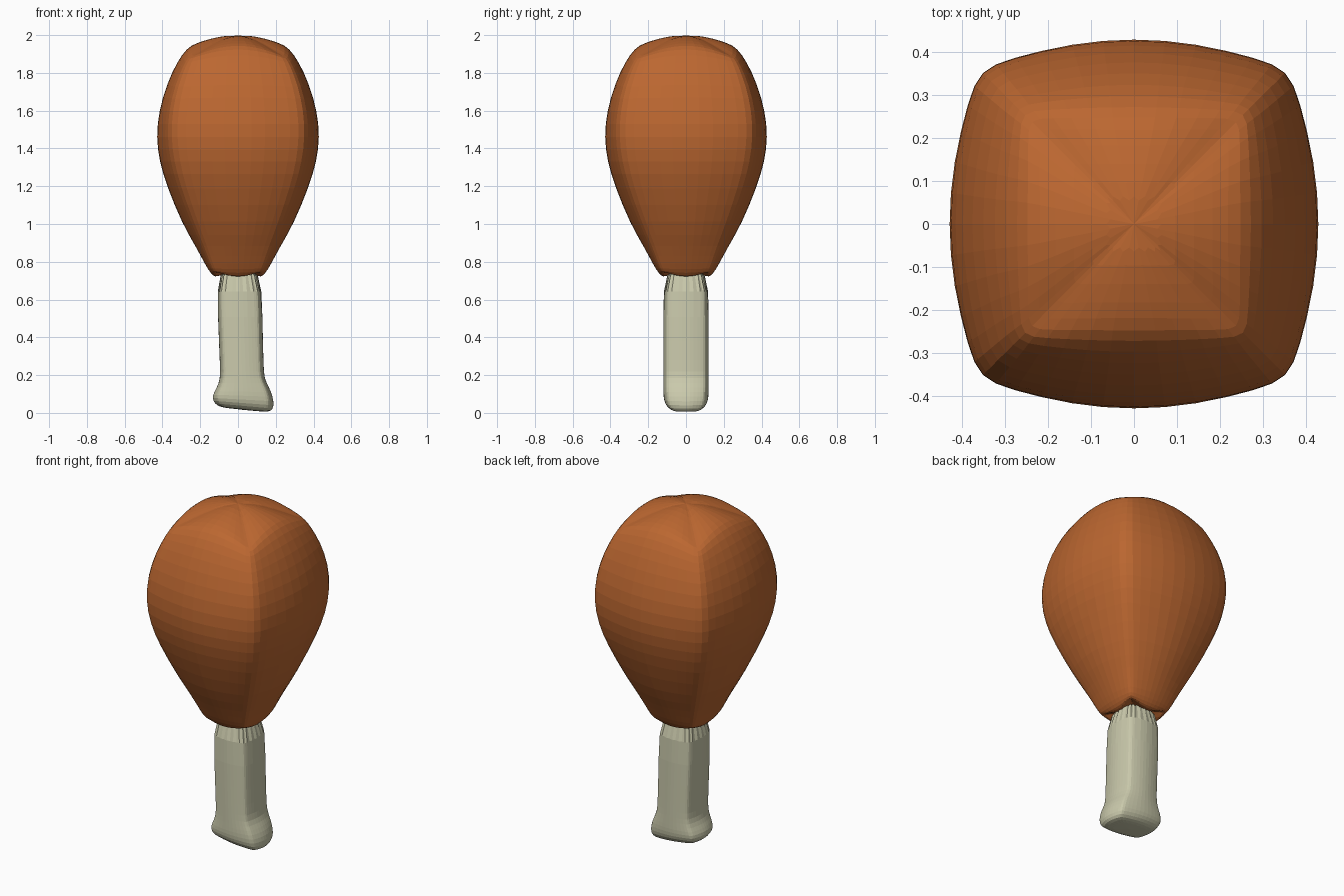
import bpy, bmesh

cube = bpy.data.objects.get("Cube")
if cube:
    bpy.data.objects.remove(cube, do_unlink=True)


def material(name, rgb):
    mat = bpy.data.materials.new(name)
    mat.use_nodes = True
    mat.diffuse_color = (*rgb, 1)
    mat.node_tree.nodes["Principled BSDF"].inputs["Base Color"].default_value = (*rgb, 1)
    return mat


SIDE = (-1, -0.8, -0.4, 0, 0.4, 0.8)


def section(mid, corner):
    """Square outline with bulging sides: (x, y, squared distance along side)."""
    points = []
    for turn in range(4):
        for t in SIDE:
            x, y = corner * t, -(corner + (mid - corner) * (1 - t * t))
            for _ in range(turn):
                x, y = -y, x
            points.append((x, y, t * t))
    return points


def loft(name, rings, mat):
    """Skin a stack of closed rings, cap both ends and subdivide."""
    bm = bmesh.new()
    loops = [[bm.verts.new(p) for p in ring] for ring in rings]
    count = len(loops[0])
    for low, high in zip(loops, loops[1:]):
        for i in range(count):
            j = (i + 1) % count
            bm.faces.new((low[i], low[j], high[j], high[i]))
    bm.faces.new(loops[0][::-1])
    bm.faces.new(loops[-1])
    bmesh.ops.recalc_face_normals(bm, faces=bm.faces)
    mesh = bpy.data.meshes.new(name)
    bm.to_mesh(mesh)
    bm.free()
    mesh.materials.append(mat)
    obj = bpy.data.objects.new(name, mesh)
    bpy.context.collection.objects.link(obj)
    sub = obj.modifiers.new("Subdivision", "SUBSURF")
    sub.levels = sub.render_levels = 1
    return obj


# Meat: height, half width mid-side, half width at corner, corner lift
meat_profile = [
    (0.73, 0.095, 0.09, 0.03), (0.715, 0.12, 0.115, 0.03),
    (0.738, 0.145, 0.13, 0.01), (0.78, 0.172, 0.145, 0),
    (0.88, 0.225, 0.182, 0), (1.0, 0.298, 0.235, 0),
    (1.2, 0.38, 0.31, 0), (1.33, 0.42, 0.345, 0),
    (1.46, 0.437, 0.362, 0), (1.6, 0.422, 0.355, 0),
    (1.74, 0.38, 0.325, -0.01), (1.86, 0.325, 0.285, -0.03),
    (1.935, 0.27, 0.262, -0.06), (1.96, 0.225, 0.23, -0.07),
    (1.985, 0.14, 0.14, -0.035), (2.0, 0.05, 0.05, -0.005),
]
meat_rings = [[(x, y, z + lift * s) for x, y, s in section(mid, corner)]
              for z, mid, corner, lift in meat_profile]
loft("meat", meat_rings, material("roasted orange brown", (0.5, 0.135, 0.03)))

# Bone: height, left edge, right edge, half depth, downward tilt toward +x
bone_profile = [
    (0.015, -0.07, 0.14, 0.06, 0.1), (0.022, -0.11, 0.178, 0.088, 0.1),
    (0.05, -0.135, 0.192, 0.114, 0.08), (0.09, -0.136, 0.186, 0.121, 0.03),
    (0.135, -0.112, 0.166, 0.121, 0), (0.18, -0.095, 0.14, 0.121, 0),
    (0.25, -0.096, 0.136, 0.121, 0), (0.5, -0.107, 0.13, 0.121, 0),
    (0.8, -0.116, 0.125, 0.121, 0),
]
bone_rings = []
for z, x0, x1, depth, tilt in bone_profile:
    centre, half = (x0 + x1) / 2, (x1 - x0) / 2
    bone_rings.append([(centre + x * half, y * depth, z - tilt * x * half)
                       for x, y, s in section(1, 0.84)])
loft("bone", bone_rings, material("bone cream", (0.59, 0.585, 0.41)))
